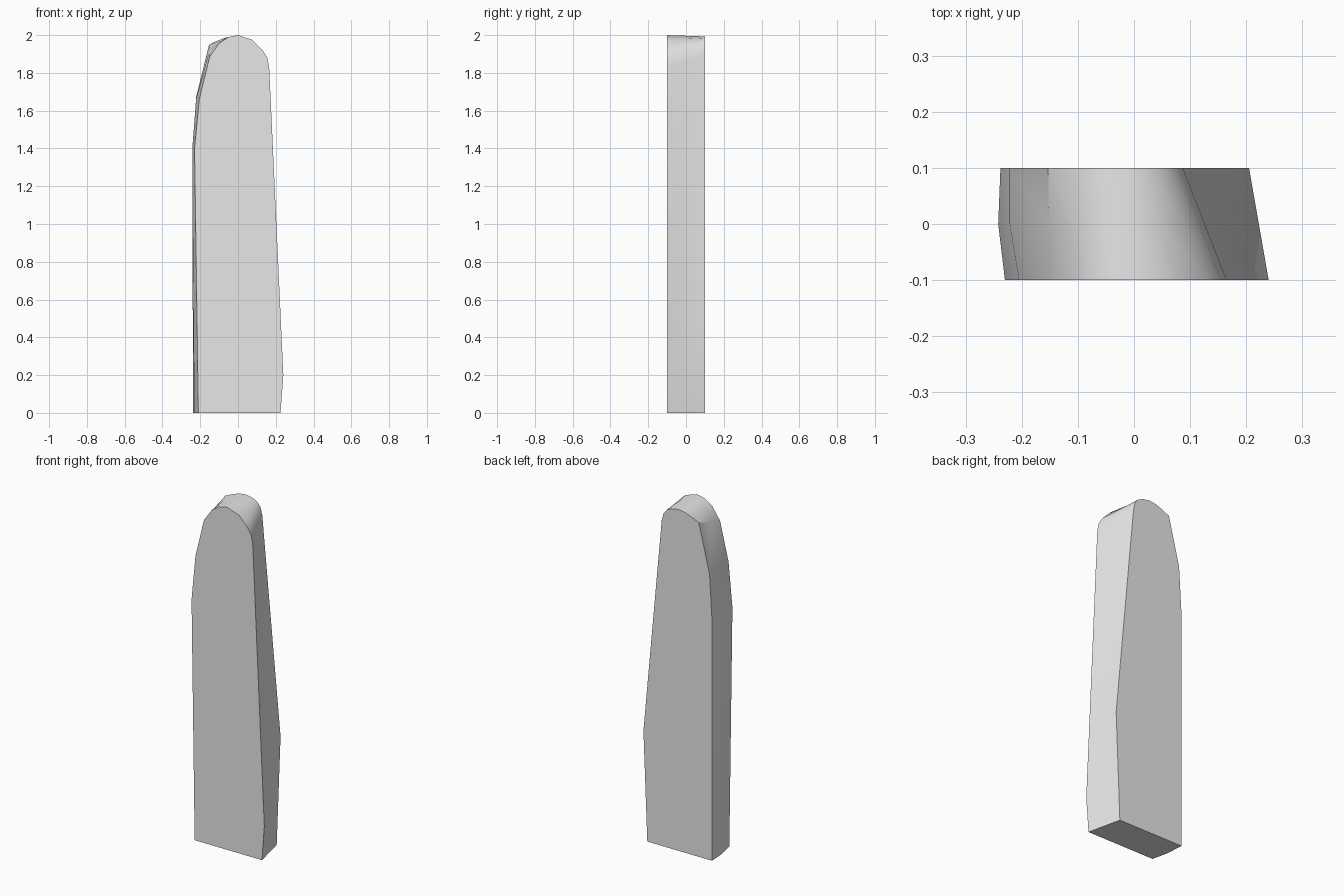
import bpy, bmesh, math
from mathutils import Vector

default = bpy.data.objects.get("Cube")
if default:
    bpy.data.objects.remove(default, do_unlink=True)

# Single plain grey
grey = bpy.data.materials.new("plain_grey")
grey.use_nodes = True
colour = (0.8, 0.8, 0.8, 1)
grey.diffuse_color = colour
grey.node_tree.nodes["Principled BSDF"].inputs["Base Color"].default_value = colour

# Matching outlines (x, z): up the +x edge, over the crown, down the -x edge
front = [(.225, 0), (.24, .2), (.165, 1.83), (.155, 1.88), (.13, 1.92),
         (.075, 1.975), (0, 2), (-.05, 1.99), (-.1, 1.957), (-.15, 1.885),
         (-.205, 1.66), (-.23, 1.4), (-.21, 0)]
back = [(.18, 0), (.205, .64), (.087, 1.9), (.075, 1.945), (.055, 1.97),
        (.025, 1.985), (-.02, 1.993), (-.065, 1.987), (-.11, 1.97), (-.153, 1.95),
        (-.222, 1.67), (-.238, 1.4), (-.238, 0)]
half = 0.1


def ring(bm, t):
    """Blend the outlines across the depth, swelling the -x edge in the middle."""
    verts = []
    for i, (f, b) in enumerate(zip(front, back)):
        p = Vector(f).lerp(Vector(b), t)
        if i >= len(front) - 3:
            p.x -= 0.008 * math.sin(math.pi * t)
        verts.append(bm.verts.new((p.x, half * (2 * t - 1), p.y)))
    return verts


# Slab lofted from front to back
bm = bmesh.new()
rings = [ring(bm, t) for t in (0, 0.5, 1)]
for a, b in zip(rings, rings[1:]):
    for i in range(len(a)):
        j = (i + 1) % len(a)
        bm.faces.new((a[i], a[j], b[j], b[i]))
bm.faces.new(rings[0])
bm.faces.new(rings[-1])
bmesh.ops.recalc_face_normals(bm, faces=bm.faces)
mesh = bpy.data.meshes.new("rounded_slab")
bm.to_mesh(mesh)
bm.free()
mesh.materials.append(grey)

slab = bpy.data.objects.new("rounded_slab", mesh)
bpy.context.collection.objects.link(slab)
bpy.ops.object.select_all(action='DESELECT')
slab.select_set(True)
bpy.context.view_layer.objects.active = slab
bpy.ops.object.shade_smooth_by_angle(angle=math.radians(35))
